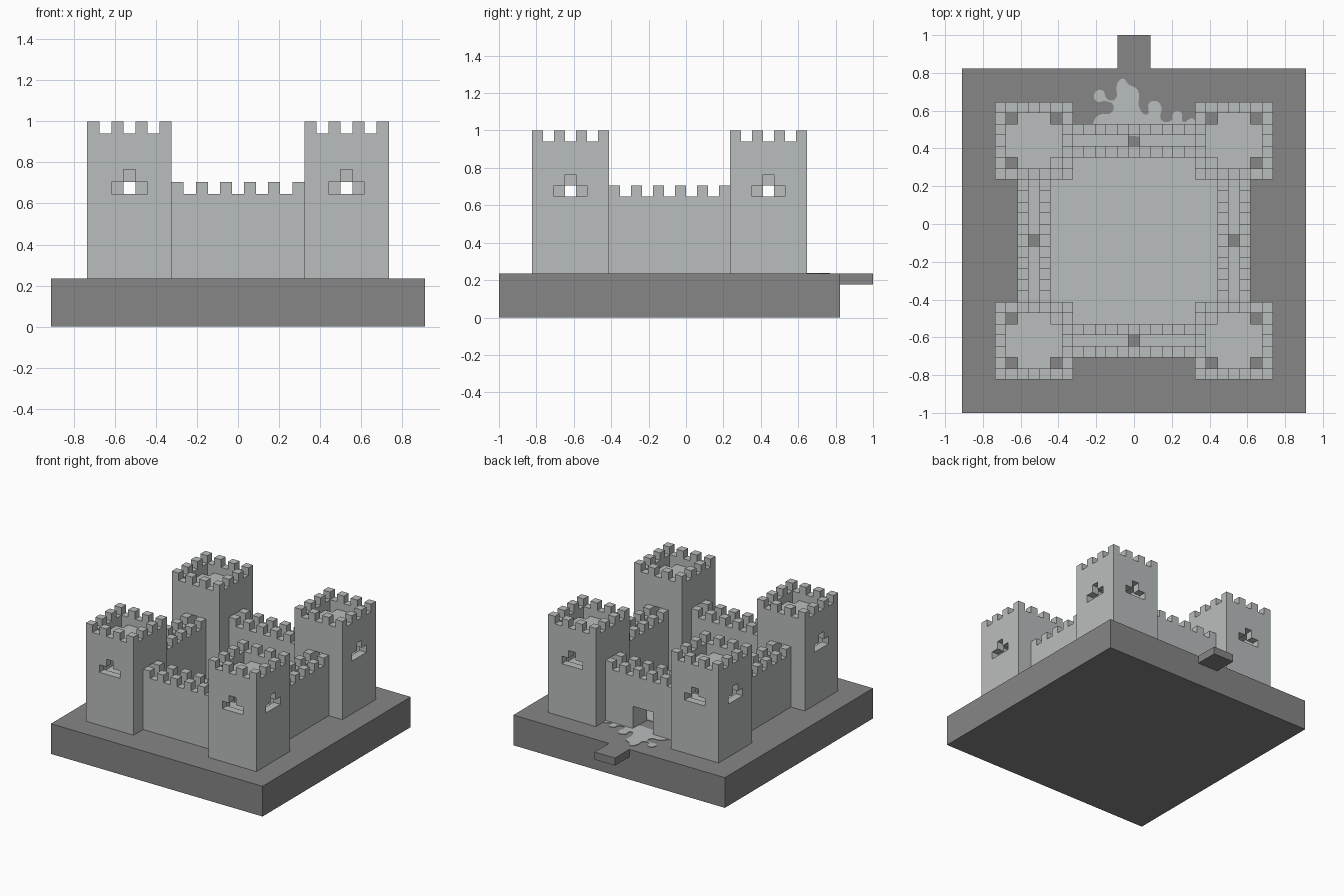
import bpy
import bmesh
from mathutils import Vector

C = 1 / 17                      # one block
MID_Y = -1.5 * C                # centre of the square keep
GROUND = 4 * C

cube = bpy.data.objects.get("Cube")
if cube:
    bpy.data.objects.remove(cube, do_unlink=True)


def make_material(name, rgb):
    mat = bpy.data.materials.new(name)
    mat.use_nodes = True
    mat.diffuse_color = (*rgb, 1)
    mat.node_tree.nodes["Principled BSDF"].inputs["Base Color"].default_value = (*rgb, 1)
    return mat


stone = make_material("light stone", (0.49, 0.515, 0.51))
rock = make_material("dark rock", (0.238, 0.238, 0.238))


def add_mesh(name, bm, mat):
    mesh = bpy.data.meshes.new(name)
    bm.to_mesh(mesh)
    bm.free()
    mesh.materials.append(mat)
    obj = bpy.data.objects.new(name, mesh)
    bpy.context.collection.objects.link(obj)
    return obj


def add_box(name, low, high, mat):
    bm = bmesh.new()
    bmesh.ops.create_cube(bm, size=1)
    low, high = Vector(low), Vector(high)
    for v in bm.verts:
        v.co = (low + high) / 2 + v.co * (high - low)
    return add_mesh(name, bm, mat)


def add_blocks(name, size, filled, place, mat):
    """Skin of every block in the grid for which filled(i, j, k) is true."""
    nx, ny, nz = size
    cells = {(i, j, k) for i in range(nx) for j in range(ny) for k in range(nz)
             if filled(i, j, k)}
    bm = bmesh.new()
    for cell in cells:
        for axis in range(3):
            for side in (0, 1):
                near = list(cell)
                near[axis] += 2 * side - 1
                if tuple(near) in cells:
                    continue
                corners = []
                for a, b in ((0, 0), (1, 0), (1, 1), (0, 1)):
                    p = list(cell)
                    p[axis] += side
                    p[(axis + 1) % 3] += a
                    p[(axis + 2) % 3] += b
                    corners.append(bm.verts.new(place(*p)))
                bm.faces.new(corners)
    bmesh.ops.remove_doubles(bm, verts=bm.verts, dist=C / 50)
    bmesh.ops.dissolve_limit(bm, angle_limit=0.01, verts=bm.verts, edges=bm.edges)
    bmesh.ops.recalc_face_normals(bm, faces=bm.faces)
    return add_mesh(name, bm, mat)


# Rock base with a landing at the back
half = 15.5 * C
add_box("base", (-half, -1, 0), (half, MID_Y + half, GROUND), rock)
add_box("landing", (-1.5 * C, MID_Y + half, 3 * C), (1.5 * C, 1, GROUND), rock)

# Courtyard paving
add_box("courtyard_floor", (-7.5 * C, MID_Y - 7.5 * C, GROUND - 0.01),
        (7.5 * C, MID_Y + 7.5 * C, GROUND + 0.005), stone)


# Corner towers: hollow, with two floors, windows outside and doors inside
def tower_filled(i, j, k):
    if not (i in (0, 6) or j in (0, 6)):
        ladder_hole = i in (1, 5) and j in (1, 5)
        return k in (5, 10) and not ladder_hole
    if k == 12:
        return (i + j) % 2 == 0
    for across, depth in ((i, j), (j, i)):
        if depth == 0 and (k == 7 and across in (2, 3, 4) or k == 8 and across == 3):
            return False
        if depth == 6 and across == 3 and k in (6, 7):
            return False
    return True


for sx, side in ((1, "left"), (-1, "right")):
    for sy, end in ((-1, "front"), (1, "back")):
        def place_tower(i, j, k, sx=sx, sy=sy):
            return (sx * (12.5 - i) * C, MID_Y + sy * (12.5 - j) * C, GROUND + k * C)
        add_blocks(f"{end}_{side}_tower", (7, 7, 13), tower_filled, place_tower, stone)


# Curtain walls: walkway between two battlements, a shaft in the middle
def wall_filled(i, j, k):
    if j == 1:
        return k < 6 and i != 5
    return k < 7 or i % 2 == 0


def gate_wall_filled(i, j, k):
    return wall_filled(i, j, k) and not (i in (4, 5, 6) and k < 3)


for name, turned, sign in (("front_wall", False, -1), ("back_wall", False, 1),
                           ("left_wall", True, 1), ("right_wall", True, -1)):
    def place_wall(i, j, k, turned=turned, sign=sign):
        along, across = (i - 5.5) * C, (sign * 9 + j - 1.5) * C
        x, y = (across, along) if turned else (along, across)
        return (x, MID_Y + y, GROUND + k * C)
    rule = gate_wall_filled if name == "back_wall" else wall_filled
    add_blocks(name, (11, 3, 8), rule, place_wall, stone)

# Irregular gravel path spilling from the gate
outline = [(-0.21, 0.51), (-0.21, 0.55), (-0.18, 0.58), (-0.12, 0.59), (-0.11, 0.63),
           (-0.15, 0.65), (-0.20, 0.65), (-0.21, 0.69), (-0.17, 0.71), (-0.14, 0.66),
           (-0.10, 0.66), (-0.09, 0.74), (-0.06, 0.77), (-0.03, 0.74), (0.02, 0.71),
           (0.03, 0.61), (0.07, 0.58), (0.08, 0.64), (0.12, 0.65), (0.145, 0.62),
           (0.145, 0.55), (0.20, 0.55), (0.21, 0.59), (0.25, 0.59), (0.26, 0.54),
           (0.31, 0.56), (0.32, 0.51)]
curve = bpy.data.curves.new("gravel_path", "CURVE")
curve.dimensions = "2D"
curve.fill_mode = "BOTH"
curve.extrude = 0.004
curve.resolution_u = 4
spline = curve.splines.new("BEZIER")
spline.bezier_points.add(len(outline) - 1)
for point, (x, y) in zip(spline.bezier_points, outline):
    point.co = (x, y, 0)
    point.handle_left_type = point.handle_right_type = "AUTO"
spline.use_cyclic_u = True
curve.materials.append(stone)
path = bpy.data.objects.new("gravel_path", curve)
path.location.z = GROUND
bpy.context.collection.objects.link(path)
bpy.ops.object.select_all(action="DESELECT")
path.select_set(True)
bpy.context.view_layer.objects.active = path
bpy.ops.object.convert(target="MESH")
